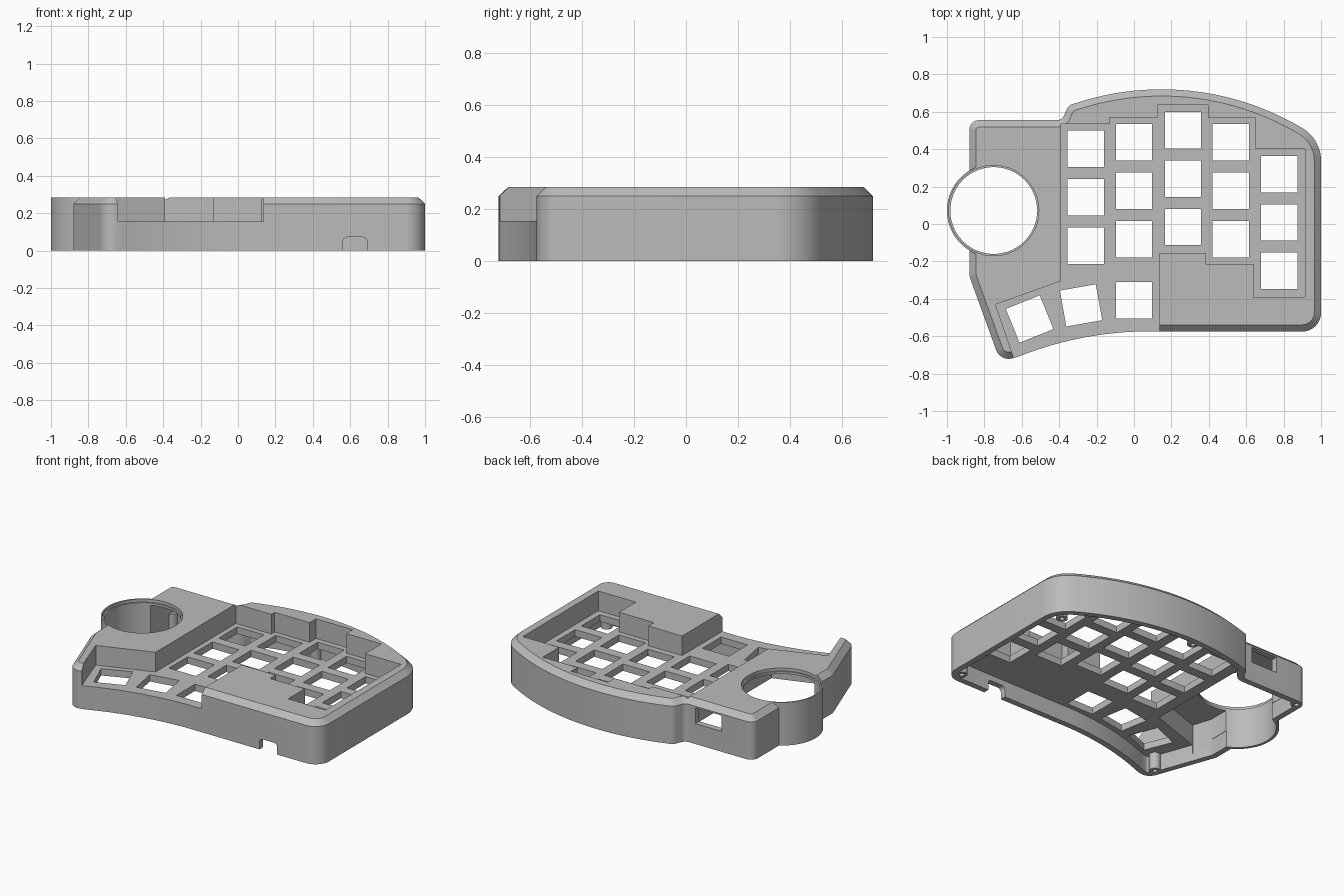
import bpy
import bmesh
import math
from mathutils import Vector, Matrix

if "Cube" in bpy.data.objects:
    bpy.data.objects.remove(bpy.data.objects["Cube"], do_unlink=True)

TOP, SHOULDER, PLATE, UNDER = 0.285, 0.25, 0.155, 0.11
WALL, CHAMFER, KEY = 0.038, 0.036, 0.195
RING = (-0.75, 0.072)

grey = bpy.data.materials.new("case_grey")
grey.use_nodes = True
grey.diffuse_color = (0.5, 0.5, 0.5, 1)
grey.node_tree.nodes["Principled BSDF"].inputs["Base Color"].default_value = (0.5, 0.5, 0.5, 1)


def arc(a, b, c, steps=24):
    """Points on the circle through a, b and c."""
    a, b, c = Vector(a), Vector(b), Vector(c)
    d = 2 * (a.x * (b.y - c.y) + b.x * (c.y - a.y) + c.x * (a.y - b.y))
    aa, bb, cc = a.dot(a), b.dot(b), c.dot(c)
    o = Vector(((aa * (b.y - c.y) + bb * (c.y - a.y) + cc * (a.y - b.y)) / d,
                (aa * (c.x - b.x) + bb * (a.x - c.x) + cc * (b.x - a.x)) / d))
    start = math.atan2(a.y - o.y, a.x - o.x)
    sweep = math.remainder(math.atan2(c.y - o.y, c.x - o.x) - start, math.tau)
    r = (a - o).length
    return [(o.x + r * math.cos(start + sweep * i / steps),
             o.y + r * math.sin(start + sweep * i / steps)) for i in range(steps + 1)]


def rounded(corners, steps=8):
    """Fillet every corner given as (x, y, radius)."""
    out = []
    for i, p in enumerate(corners):
        v = Vector(p[:2])
        if len(p) == 2:
            out.append(v)
            continue
        u = (Vector(corners[i - 1][:2]) - v).normalized()
        w = (Vector(corners[(i + 1) % len(corners)][:2]) - v).normalized()
        half = u.angle(w) / 2
        t = p[2] / math.tan(half)
        centre = v + (u + w).normalized() * (p[2] / math.sin(half))
        s, e = v + u * t - centre, v + w * t - centre
        for k in range(steps + 1):
            out.append(centre + s.lerp(e, k / steps).normalized() * p[2])
    return out


def inset(points, dist):
    """Move a counter-clockwise outline inwards."""
    out = []
    for i, p in enumerate(points):
        a = (p - points[i - 1]).normalized()
        b = (points[(i + 1) % len(points)] - p).normalized()
        na, nb = Vector((-a.y, a.x)), Vector((-b.y, b.x))
        m = (na + nb).normalized()
        out.append(p + m * (dist / max(m.dot(na), 0.3)))
    return out


def loft(name, layers):
    """Solid through equal-sized counter-clockwise outlines, given as (points, z)."""
    bm = bmesh.new()
    rings = [[bm.verts.new((p[0], p[1], z)) for p in pts] for pts, z in layers]
    bm.faces.new(rings[0][::-1])
    bm.faces.new(rings[-1])
    n = len(rings[0])
    for lo, hi in zip(rings, rings[1:]):
        for i in range(n):
            j = (i + 1) % n
            bm.faces.new((lo[i], lo[j], hi[j], hi[i]))
    mesh = bpy.data.meshes.new(name)
    bm.to_mesh(mesh)
    bm.free()
    mesh.materials.append(grey)
    ob = bpy.data.objects.new(name, mesh)
    bpy.context.collection.objects.link(ob)
    return ob


def prism(name, points, z0, z1):
    return loft(name, [(points, z0), (points, z1)])


def disc(x, y, r, n=96):
    return [(x + r * math.cos(math.tau * i / n), y + r * math.sin(math.tau * i / n))
            for i in range(n)]


def box(x0, x1, y0, y1):
    return [(x0, y0), (x1, y0), (x1, y1), (x0, y1)]


def combine(target, tool, operation="DIFFERENCE"):
    mod = target.modifiers.new("cut", "BOOLEAN")
    mod.operation, mod.solver, mod.object = operation, "MANIFOLD", tool
    bpy.context.view_layer.update()
    bpy.context.view_layer.objects.active = target
    bpy.ops.object.modifier_apply(modifier=mod.name)
    bpy.data.objects.remove(tool, do_unlink=True)


# Outer shell with chamfered top edge
outline = rounded(
    [(1.0, -0.575, 0.1), (1.0, 0.455, 0.2)]
    + arc((0.87, 0.53), (0.17, 0.72), (-0.3, 0.65))
    + [(-0.35, 0.635, 0.05), (-0.385, 0.555, 0.04), (-0.88, 0.555, 0.05),
       (-0.88, -0.28, 0.1), (-0.715, -0.735, 0.07)]
    + arc((-0.62, -0.71), (-0.33, -0.62), (0.02, -0.575)))
case = loft("keyboard_case", [(outline, 0), (outline, SHOULDER), (inset(outline, CHAMFER), TOP)])

# Round ball socket bulging from the side
combine(case, prism("socket", disc(*RING, 0.25), 0, TOP), "UNION")

# Hollow underside, deeper beneath the side block
combine(case, prism("cavity", inset(outline, WALL), -0.1, UNDER))
combine(case, prism("side_cavity", [(-0.43, 0.515), (-0.84, 0.515), (-0.84, -0.28),
                                    (-0.80, -0.405), (-0.43, -0.28)], 0.05, SHOULDER))

# Socket bore and its stepped rim
combine(case, prism("bore", disc(*RING, 0.232), -0.1, 0.4))
combine(case, prism("rim_step", disc(*RING, 0.241), 0.265, 0.4))

# Stepped key well, open at the front
well = [(-0.39, 0.535), (-0.13, 0.535), (-0.13, 0.57), (0.125, 0.57), (0.125, 0.637),
        (0.395, 0.637), (0.395, 0.57), (0.65, 0.57), (0.65, 0.40), (0.915, 0.40),
        (0.915, -0.39), (0.64, -0.39), (0.64, -0.215), (0.385, -0.215), (0.385, -0.155),
        (0.137, -0.155), (0.137, -0.9), (-0.58, -0.9), (-0.74, -0.43), (-0.39, -0.305)]
combine(case, prism("key_well", well[::-1], PLATE, 0.5))

# Key openings: five staggered columns, then the thumb row
keys = []
for x, y in [(-0.258, 0.402), (0, 0.437), (0.262, 0.502), (0.518, 0.437), (0.777, 0.267)]:
    keys += [(x, y - 0.259 * row, 0) for row in range(3)]
keys += [(0, -0.408, 0), (-0.283, -0.435, 10), (-0.558, -0.508, 22)]
h = KEY / 2
for x, y, turn in keys:
    rot = Matrix.Rotation(math.radians(turn), 2)
    square = [Vector((x, y)) + rot @ Vector(c) for c in box(-h, h, -h, h)]
    combine(case, prism("key_cutter", square, 0.05, 0.2))

# Rear window and front cable notch
combine(case, prism("window", box(-0.65, -0.457, 0.5, 0.6), 0.135, 0.24))
notch = prism("notch", rounded([(0.56, -0.1), (0.69, -0.1), (0.69, 0.072, 0.025),
                                (0.56, 0.072, 0.025)]), 0.5, 0.7)
notch.data.transform(Matrix.Rotation(math.radians(90), 4, "X"))
combine(case, notch)

# Screw posts with pilot holes
for x, y in [(0.93, -0.5), (0.9, 0.4), (0.1, 0.668), (-0.84, 0.515), (-0.7, -0.64)]:
    combine(case, prism("post", disc(x, y, 0.035, 24), 0, 0.12), "UNION")
    combine(case, prism("pilot_hole", disc(x, y, 0.015, 16), -0.1, 0.08))

# Smooth curved walls, keep hard edges
bpy.ops.object.select_all(action="DESELECT")
case.select_set(True)
bpy.context.view_layer.objects.active = case
bpy.ops.object.shade_smooth_by_angle(angle=math.radians(25))
